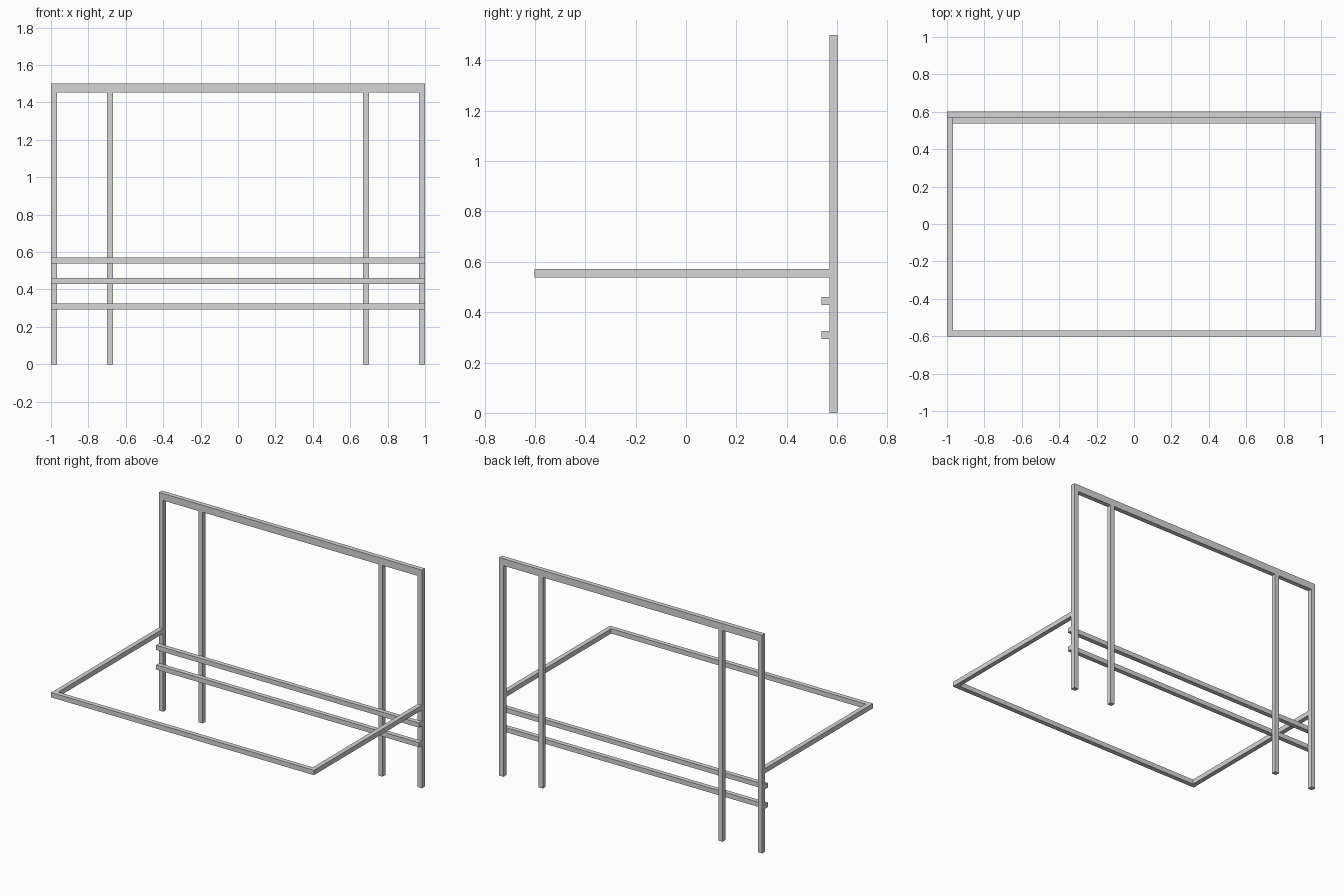
import bpy

cube = bpy.data.objects.get("Cube")
if cube:
    bpy.data.objects.remove(cube, do_unlink=True)

# Single light grey metal finish
GREY = (0.67, 0.67, 0.67, 1)
metal = bpy.data.materials.new("light grey metal")
metal.use_nodes = True
metal.diffuse_color = GREY
metal.node_tree.nodes["Principled BSDF"].inputs["Base Color"].default_value = GREY


def bar(name, x, y, z):
    """Square bar spanning the given (min, max) range on each axis."""
    spans = (x, y, z)
    bpy.ops.mesh.primitive_cube_add(size=1, location=[(a + b) / 2 for a, b in spans])
    ob = bpy.context.object
    ob.name = ob.data.name = name
    ob.scale = [b - a for a, b in spans]
    bpy.ops.object.transform_apply(location=False, rotation=False, scale=True)
    ob.data.materials.append(metal)


WIDTH = (-1, 1)
BACK, FRONT = 0.602, -0.602
T = 0.032                      # bar thickness
POST_Y = (BACK - T, BACK)
RAIL_Y = (POST_Y[0] - T, POST_Y[0])
FRAME_Z = (0.538, 0.571)
TOP_Z = (1.452, 1.5)

# Upright back: top rail over outer and inner posts
bar("top_rail", WIDTH, POST_Y, TOP_Z)
for side, s in (("left", 1), ("right", -1)):
    for kind, edge in (("outer", 1), ("inner", 0.70)):
        x = sorted((s * edge, s * (edge - T)))
        bar(f"{kind}_post_{side}", x, POST_Y, (0, TOP_Z[0]))
    # Side arms of the horizontal frame
    x = sorted((s, s * (1 - T)))
    bar(f"frame_arm_{side}", x, (FRONT + T, POST_Y[0]), FRAME_Z)

# Front of the horizontal frame
bar("frame_front", WIDTH, (FRONT, FRONT + T), FRAME_Z)

# Two cross rails fixed on the front of the posts
for name, z in (("upper_cross_rail", 0.429), ("lower_cross_rail", 0.294)):
    bar(name, WIDTH, RAIL_Y, (z, z + T))
